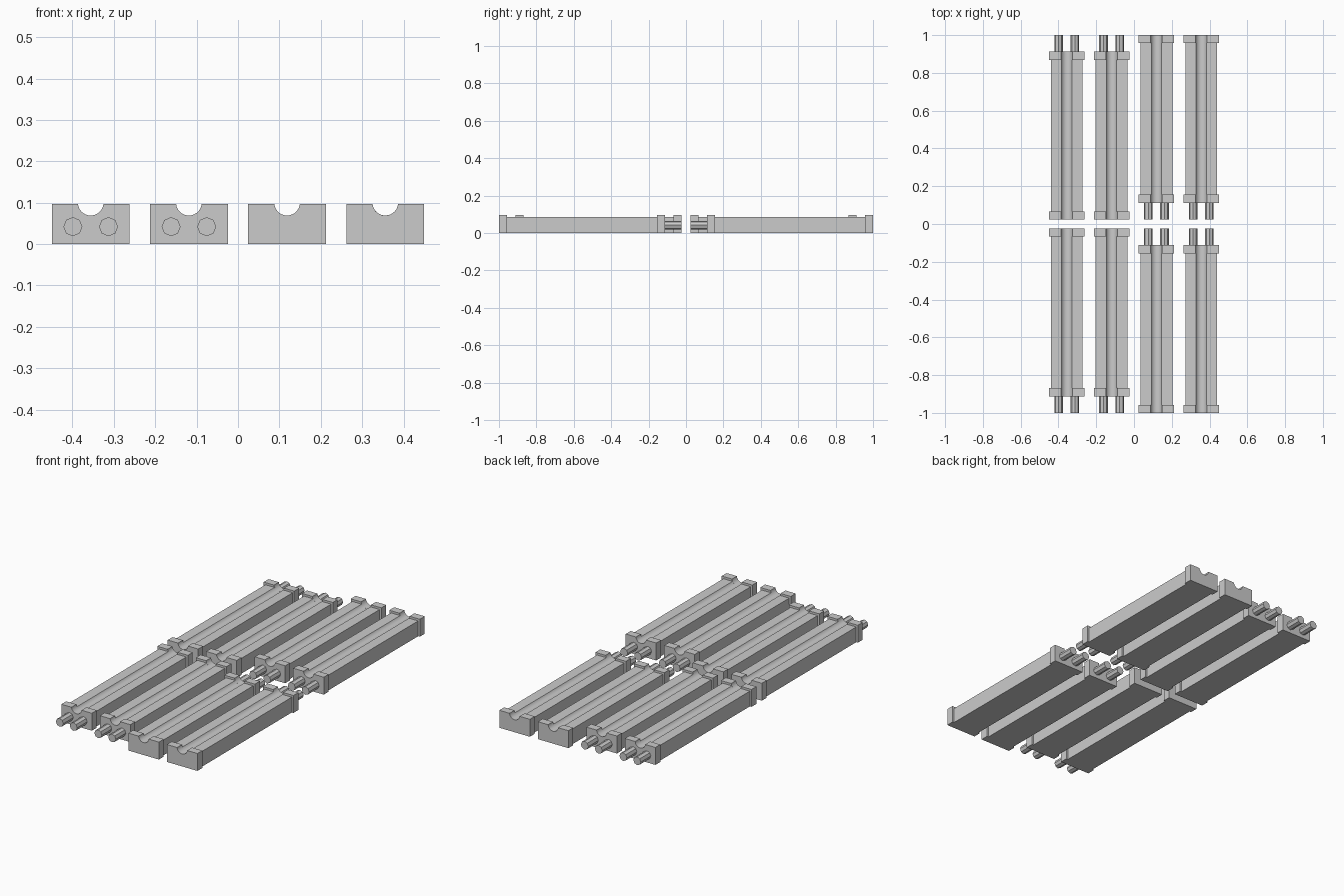
import bpy, bmesh, math

cube = bpy.data.objects.get("Cube")
if cube:
    bpy.data.objects.remove(cube, do_unlink=True)

grey = bpy.data.materials.new("plain grey")
grey.use_nodes = True
grey.diffuse_color = (0.6, 0.6, 0.6, 1)
grey.node_tree.nodes["Principled BSDF"].inputs["Base Color"].default_value = (0.6, 0.6, 0.6, 1)

GROOVE_R, GROOVE_Z = 0.031, 0.1   # round channel along the top
CAP, PEG, GAP = 0.043, 0.088, 0.024


def prism(name, outline, x, y0, y1, smooth=False):
    """Extrude an x-z outline from y0 to y1."""
    bm = bmesh.new()
    face = bm.faces.new([bm.verts.new((x + px, y0, pz)) for px, pz in outline])
    out = bmesh.ops.extrude_face_region(bm, geom=[face])
    verts = [v for v in out["geom"] if isinstance(v, bmesh.types.BMVert)]
    bmesh.ops.translate(bm, verts=verts, vec=(0, y1 - y0, 0))
    bmesh.ops.recalc_face_normals(bm, faces=bm.faces)
    mesh = bpy.data.meshes.new(name)
    bm.to_mesh(mesh)
    bm.free()
    mesh.materials.append(grey)
    obj = bpy.data.objects.new(name, mesh)
    bpy.context.collection.objects.link(obj)
    if smooth:
        bpy.ops.object.select_all(action="DESELECT")
        obj.select_set(True)
        bpy.context.view_layer.objects.active = obj
        bpy.ops.object.shade_smooth_by_angle(angle=math.radians(30))


def grooved(half_width, height, steps=14):
    """Box section with a round channel cut in its top edge."""
    a = math.acos((GROOVE_Z - height) / GROOVE_R)
    arc = [(GROOVE_R * math.sin(t), GROOVE_Z - GROOVE_R * math.cos(t))
           for t in (a - 2 * a * i / steps for i in range(steps + 1))]
    return [(-half_width, 0), (half_width, 0), (half_width, height)] + arc + [(-half_width, height)]


def octagon(cx, cz, r):
    return [(cx + r * math.sin(i * math.pi / 4), cz + r * math.cos(i * math.pi / 4)) for i in range(8)]


def beam(x, row, pegs_outside):
    """One grooved beam with a cap at each end and two pegs at one end."""
    side = "back" if row > 0 else "front"
    # distances from the middle of the model, mirrored by row
    inner = GAP if pegs_outside else GAP + PEG
    outer = 1 - PEG if pegs_outside else 1
    prism(side + "_beam_body", grooved(0.084, 0.085), x, row * (inner + CAP), row * (outer - CAP), True)
    prism(side + "_inner_cap", grooved(0.094, 0.097), x, row * inner, row * (inner + CAP), True)
    prism(side + "_outer_cap", grooved(0.094, 0.097), x, row * (outer - CAP), row * outer, True)
    start, end = (outer, 1) if pegs_outside else (GAP, inner)
    for s in (-1, 1):
        prism(side + "_peg", octagon(s * 0.043, 0.042, 0.023), x, row * start, row * end)


# two rows of four beams
for row in (-1, 1):
    for i in range(4):
        beam(-0.356 + i * 0.2373, row, i < 2)
